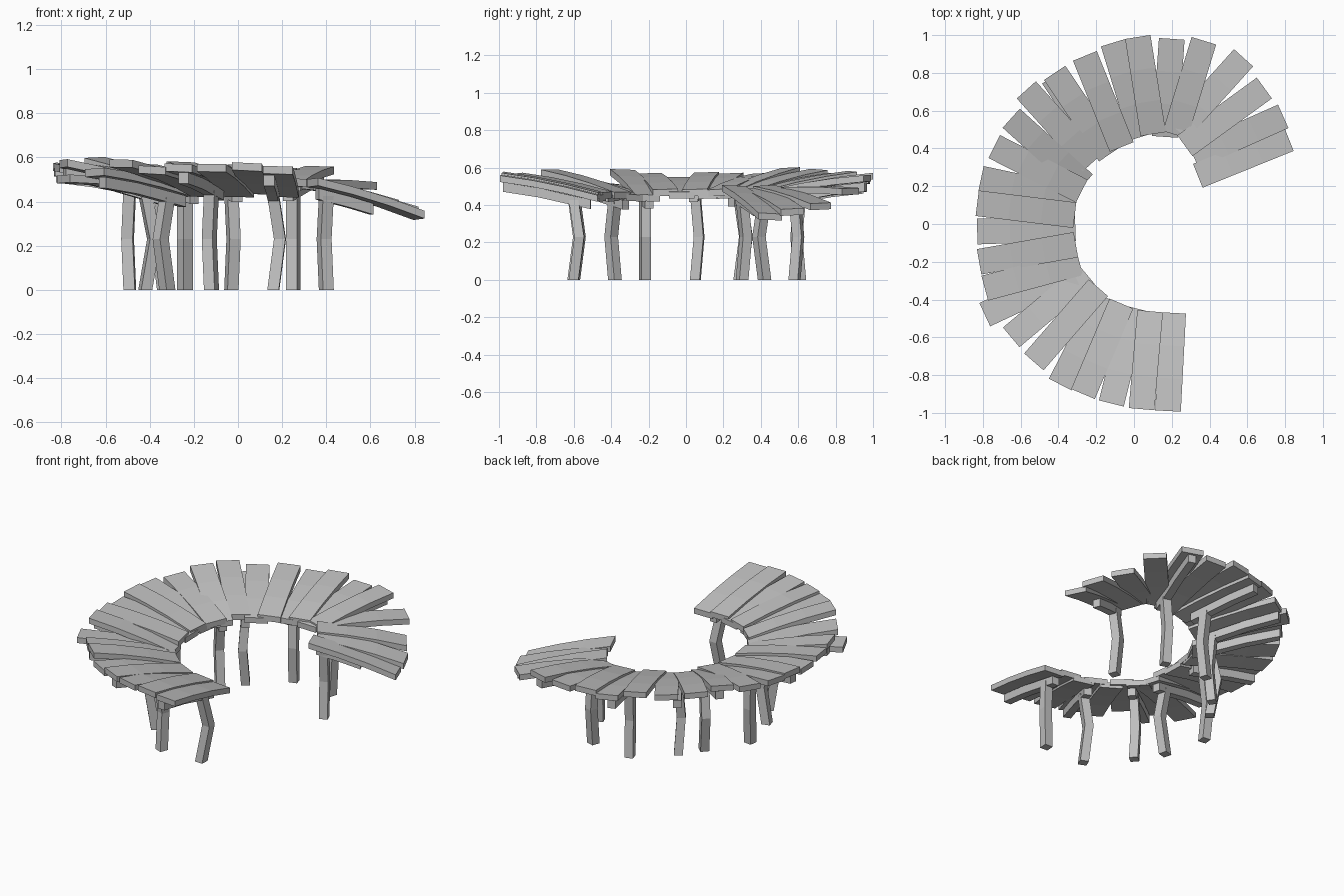
import bpy, bmesh, random
from math import cos, sin, radians
from mathutils import Vector

random.seed(4)
if "Cube" in bpy.data.objects:
    bpy.data.objects.remove(bpy.data.objects["Cube"])

# One weathered grey for every piece of timber
wood = bpy.data.materials.new("weathered_grey")
wood.use_nodes = True
grey = (0.53, 0.53, 0.53, 1)
wood.diffuse_color = grey
wood.node_tree.nodes["Principled BSDF"].inputs["Base Color"].default_value = grey


def bar(name, path, side, up):
    """Sweep a rectangle (half extents side and up) along a path."""
    bm = bmesh.new()
    rings = []
    for point in path:
        corners = (side + up, up - side, -side - up, side - up)
        rings.append([bm.verts.new(point + c) for c in corners])
    for a, b in zip(rings, rings[1:]):
        for i in range(4):
            j = (i + 1) % 4
            bm.faces.new((a[i], a[j], b[j], b[i]))
    bm.faces.new(rings[0])
    bm.faces.new(rings[-1][::-1])
    bmesh.ops.recalc_face_normals(bm, faces=bm.faces)
    mesh = bpy.data.meshes.new(name)
    bm.to_mesh(mesh)
    bm.free()
    mesh.materials.append(wood)
    obj = bpy.data.objects.new(name, mesh)
    bpy.context.collection.objects.link(obj)


LENGTH = 0.52
THICK = 0.035
UP = Vector((0, 0, 1))


class Plank:
    """A gently arched board, described by its outer end and heading."""

    def __init__(self, x, y, yaw, top, inner_top):
        a = radians(yaw)
        self.out = Vector((cos(a), sin(a), 0))
        self.side = Vector((-sin(a), cos(a), 0))
        self.tip = Vector((x, y, 0)) / 100
        self.tip.z = top / 100 - THICK / 2
        self.inner_z = inner_top - THICK / 2

    def point(self, back):
        """Centre line point at a distance back from the outer end."""
        t = back / LENGTH
        p = self.tip - self.out * back
        p.z += (self.inner_z - self.tip.z) * t + 0.04 * t * (1 - t)
        return p

    def build(self, name):
        roll = random.uniform(-0.06, 0.06)
        side = (self.side + UP * roll) * 0.068
        path = [self.point(LENGTH * i / 3) for i in range(4)]
        bar(name, path, side, UP * THICK / 2)


# Deck planks: outer end x, y in hundredths, heading in degrees, top height
layout = [
    (18, -99, -93, 56), (4, -98, -95, 57.5), (-12, -95, -104, 57),
    (-27, -90, -113, 57), (-39, -85, -117, 56), (-53, -73, -131, 59),
    (-65, -60, -140, 55), (-79, -48, -155, 52), (-79, -34, -165, 59),
    (-82, -20, -170, 57), (-83, -4, -178, 55), (-83, 11, 173, 57.5),
    (-81, 24, 168, 57), (-74, 41, 153, 57), (-65, 56, 138, 60),
    (-57, 71, 132, 59), (-42, 80, 124, 57), (-26, 89, 112, 58),
    (-11, 96, 107, 55), (2, 99, 99, 57), (20, 98, 86, 55),
    (37, 97, 73, 56), (58, 88, 48, 49), (69, 72, 36, 41),
    (79, 57, 24, 38), (82, 45, 22, 35.5),
]
planks = []
for n, (x, y, yaw, top) in enumerate(layout):
    base = 0.49 if top < 50 else 0.455 if n < 9 else 0.47
    plank = Plank(x, y, yaw, top, base + 0.014 * (n % 2))
    plank.build(f"deck_plank_{n + 1}")
    planks.append(plank)

# Crooked posts: foot x, y and knee offset, in hundredths.
# Each carries a beam that follows the nearest plank.
posts = [
    (16, -60, 3, 3), (-12, -60, -1, 3), (-32, -38, -3, -2), (-42, -22, 4, 0),
    (-49, 5, -1, 2), (-33, 29, -3, 3), (-24, 42, 0, -3), (-3, 61, 1, -2),
    (25, 58, 0, 2), (40, 30, -1, 2),
]
for n, (x, y, knee_x, knee_y) in enumerate(posts):
    foot = Vector((x, y, 0)) / 100
    plank = min(planks, key=lambda p: (p.point(LENGTH / 2) - foot).xy.length)
    reach = (plank.tip - foot).dot(plank.out)
    drop = UP * (THICK / 2 + 0.028)

    def under(back):
        """Point below the plank, on the line through the post."""
        p = plank.point(back) - drop
        p.xy = (foot + plank.out * (reach - back)).xy
        return p

    # Beams stop well short of the ends of the low planks
    outer_end = max(0.01, 0.9 - 2 * plank.tip.z)
    inner_end = min(reach + 0.09, LENGTH - 0.03)
    ends = [under(b) for b in (outer_end, (outer_end + reach) / 2, inner_end)]
    bar(f"cross_beam_{n + 1}", ends, plank.side * 0.024, UP * 0.025)

    knee = foot + Vector((knee_x, knee_y, 23)) / 100
    bar(f"support_post_{n + 1}", [foot, knee, under(reach)],
        plank.side * 0.026, plank.out * 0.026)
